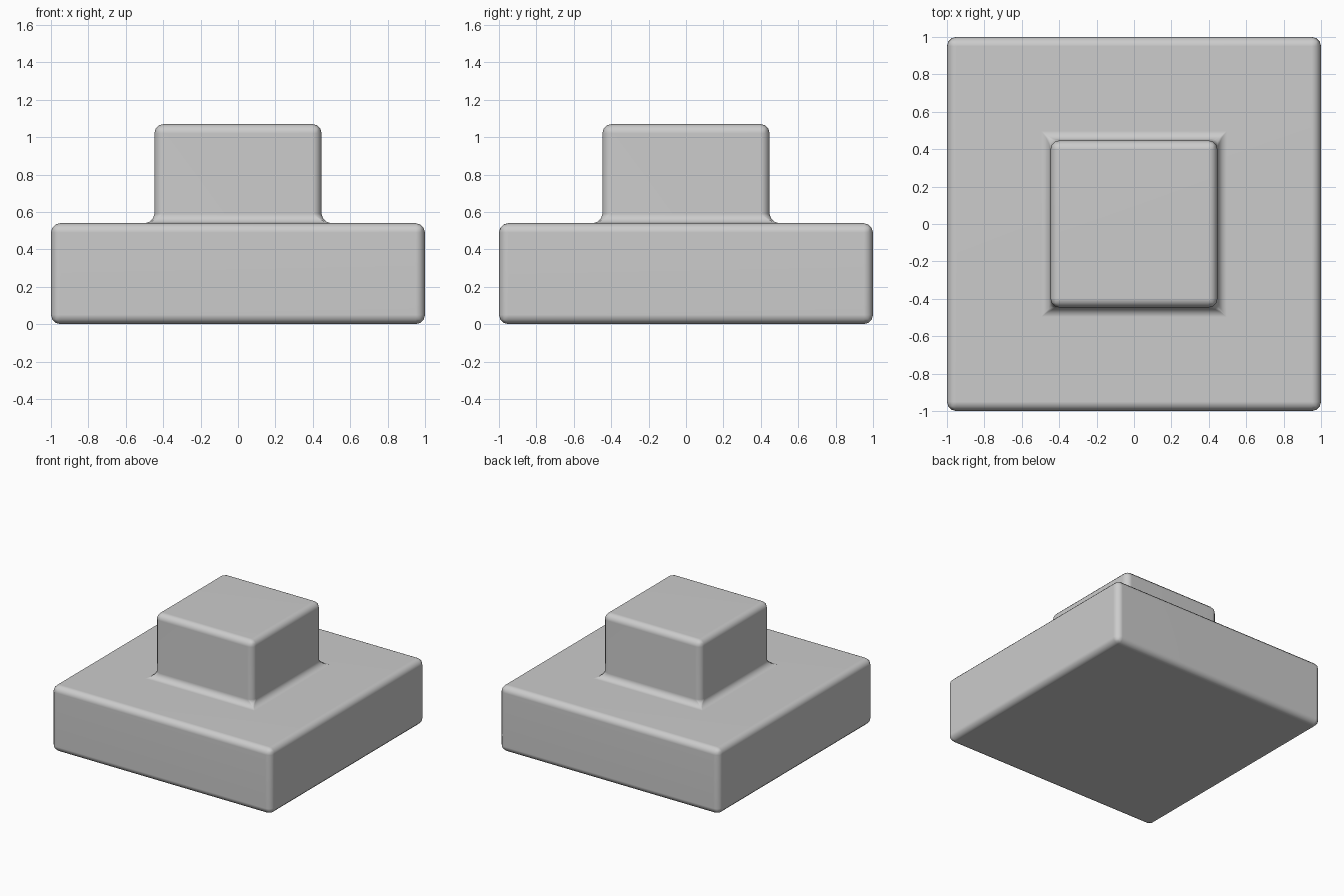
import bpy, bmesh

if "Cube" in bpy.data.objects:
    bpy.data.objects.remove(bpy.data.objects["Cube"])

BASE, BASE_H = 2.0, 0.54
TOP, TOTAL_H = 0.894, 1.07

# Stepped block: square plinth with a smaller block extruded from its top
bm = bmesh.new()
bmesh.ops.create_cube(bm, size=1)
bmesh.ops.scale(bm, vec=(BASE, BASE, BASE_H), verts=bm.verts)
bmesh.ops.translate(bm, vec=(0, 0, BASE_H / 2), verts=bm.verts)
top = max(bm.faces, key=lambda f: f.calc_center_median().z)
bmesh.ops.inset_region(bm, faces=[top], thickness=(BASE - TOP) / 2, use_even_offset=True)
ext = bmesh.ops.extrude_discrete_faces(bm, faces=[top])
bmesh.ops.translate(bm, vec=(0, 0, TOTAL_H - BASE_H), verts=ext["faces"][0].verts)
# Weld the lifted face, if needed, and keep normals outward
bmesh.ops.recalc_face_normals(bm, faces=bm.faces)

mesh = bpy.data.meshes.new("stepped_block")
bm.to_mesh(mesh)
bm.free()
block = bpy.data.objects.new("stepped_block", mesh)
bpy.context.collection.objects.link(block)

# Rounded edges and a small fillet at the step
bevel = block.modifiers.new("rounded_edges", "BEVEL")
bevel.width = 0.05
bevel.segments = 3
bevel.limit_method = "ANGLE"
for poly in mesh.polygons:
    poly.use_smooth = True
normals = block.modifiers.new("flat_face_normals", "WEIGHTED_NORMAL")
normals.keep_sharp = True
